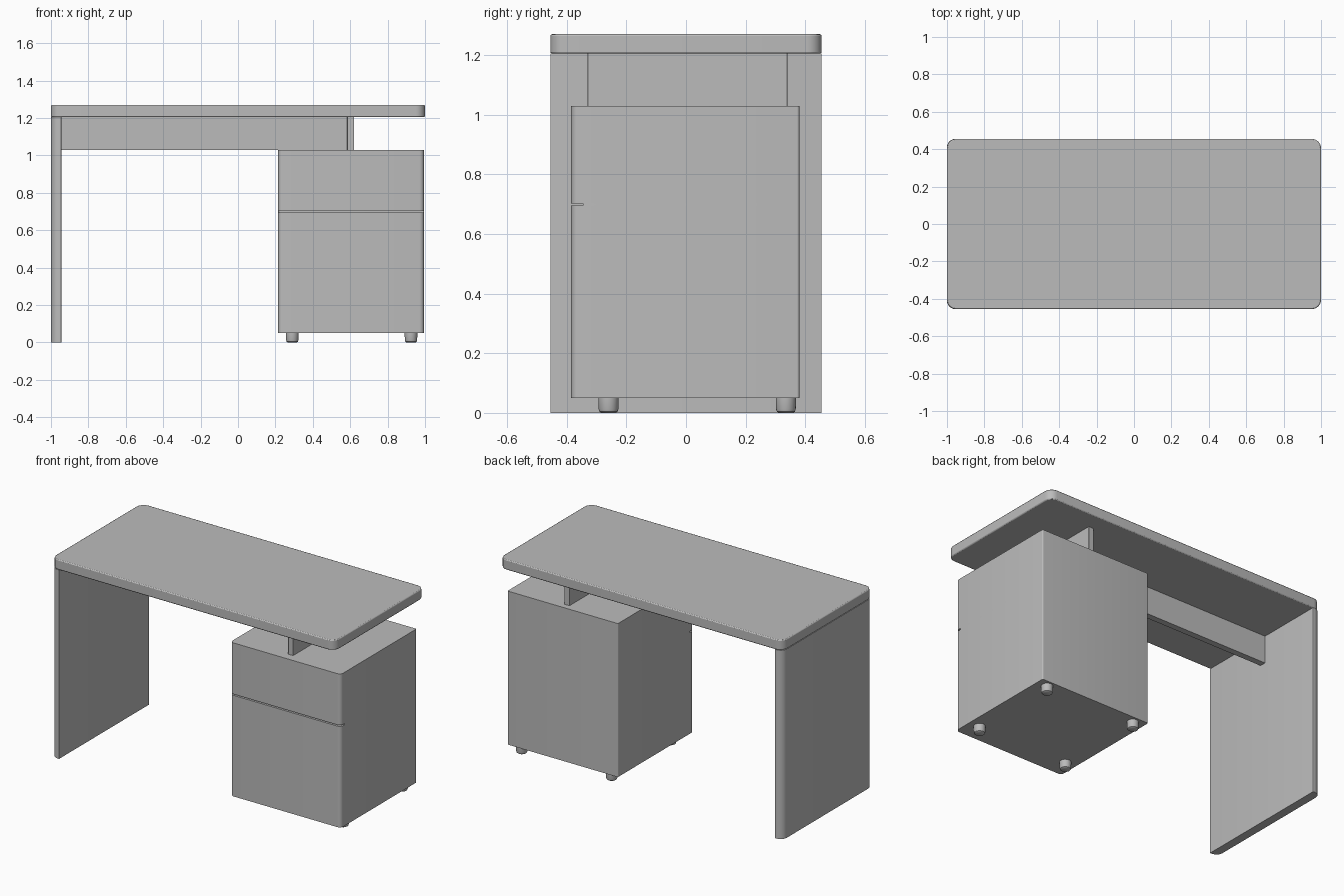
import bpy, bmesh, math

if "Cube" in bpy.data.objects:
    bpy.data.objects.remove(bpy.data.objects["Cube"])

grey = bpy.data.materials.new("warm_grey")
grey.diffuse_color = (0.5, 0.5, 0.5, 1)
grey.use_nodes = True
grey.node_tree.nodes["Principled BSDF"].inputs["Base Color"].default_value = grey.diffuse_color


def rounded_outline(x0, x1, y0, y1, radii, steps=6):
    """Outline with one radius per corner: front-left, front-right, back-right, back-left."""
    corners = [(x0, y0, 1, 1, 180), (x1, y0, -1, 1, 270), (x1, y1, -1, -1, 0), (x0, y1, 1, -1, 90)]
    pts = []
    for (x, y, sx, sy, start), r in zip(corners, radii):
        for i in range(steps + 1):
            a = math.radians(start + 90 * i / steps)
            pts.append((x + sx * r + r * math.cos(a), y + sy * r + r * math.sin(a)))
    return pts


def loft(name, sections, bevel=0.0):
    """Skin a stack of (outline, z) sections and cap both ends."""
    bm = bmesh.new()
    rings = [[bm.verts.new((x, y, z)) for x, y in pts] for pts, z in sections]
    n = len(rings[0])
    for a, b in zip(rings, rings[1:]):
        for i in range(n):
            j = (i + 1) % n
            bm.faces.new((a[i], a[j], b[j], b[i]))
    bm.faces.new(rings[0][::-1])
    bm.faces.new(rings[-1])
    bmesh.ops.remove_doubles(bm, verts=bm.verts, dist=1e-5)
    bmesh.ops.recalc_face_normals(bm, faces=bm.faces)
    me = bpy.data.meshes.new(name)
    bm.to_mesh(me)
    bm.free()
    me.materials.append(grey)
    ob = bpy.data.objects.new(name, me)
    bpy.context.collection.objects.link(ob)
    if bevel:
        mod = ob.modifiers.new("soft_edges", 'BEVEL')
        mod.width, mod.segments, mod.limit_method = bevel, 2, 'ANGLE'
        mod.angle_limit = math.radians(50)
    bpy.ops.object.select_all(action='DESELECT')
    ob.select_set(True)
    bpy.context.view_layer.objects.active = ob
    bpy.ops.object.shade_smooth_by_angle(angle=math.radians(35))
    return ob


def slab(name, x0, x1, y0, y1, z0, z1, radii=(0.001,) * 4, bevel=0.0):
    pts = rounded_outline(x0, x1, y0, y1, radii, 6 if max(radii) > 0.002 else 1)
    return loft(name, [(pts, z0), (pts, z1)], bevel)


# Desktop and the side panel that carries its left end
slab("desktop", -1, 1, -0.455, 0.455, 1.205, 1.27, (0.05,) * 4, 0.006)
slab("side_panel", -1, -0.945, -0.455, 0.455, 0, 1.205, (0.045, 0.001, 0.001, 0.045))

# Rail under the desktop, ending in a cross plate on the cabinet
slab("rail", -0.945, 0.585, -0.01, 0.03, 1.03, 1.205)
slab("cross_plate", 0.585, 0.62, -0.33, 0.34, 1.03, 1.205)

# Drawer cabinet with a finger gap between the two drawer fronts
radii = (0.025, 0.025, 0.008, 0.008)
outer = rounded_outline(0.215, 0.995, -0.385, 0.38, radii)
inner = rounded_outline(0.215, 0.995, -0.345, 0.38, (0.001, 0.001, 0.008, 0.008))
loft("drawer_cabinet", [(outer, 0.05), (outer, 0.695), (inner, 0.695),
                        (inner, 0.703), (outer, 0.703), (outer, 1.03)])

# Round feet with softened bottoms
for side, x in (("left", 0.29), ("right", 0.925)):
    for end, y in (("front", -0.26), ("back", 0.335)):
        rings = []
        for r, z in ((0.024, 0), (0.030, 0.004), (0.033, 0.012), (0.034, 0.05)):
            rings.append(([(x + r * math.cos(k * math.tau / 24), y + r * math.sin(k * math.tau / 24))
                           for k in range(24)], z))
        loft(f"foot_{end}_{side}", rings)
